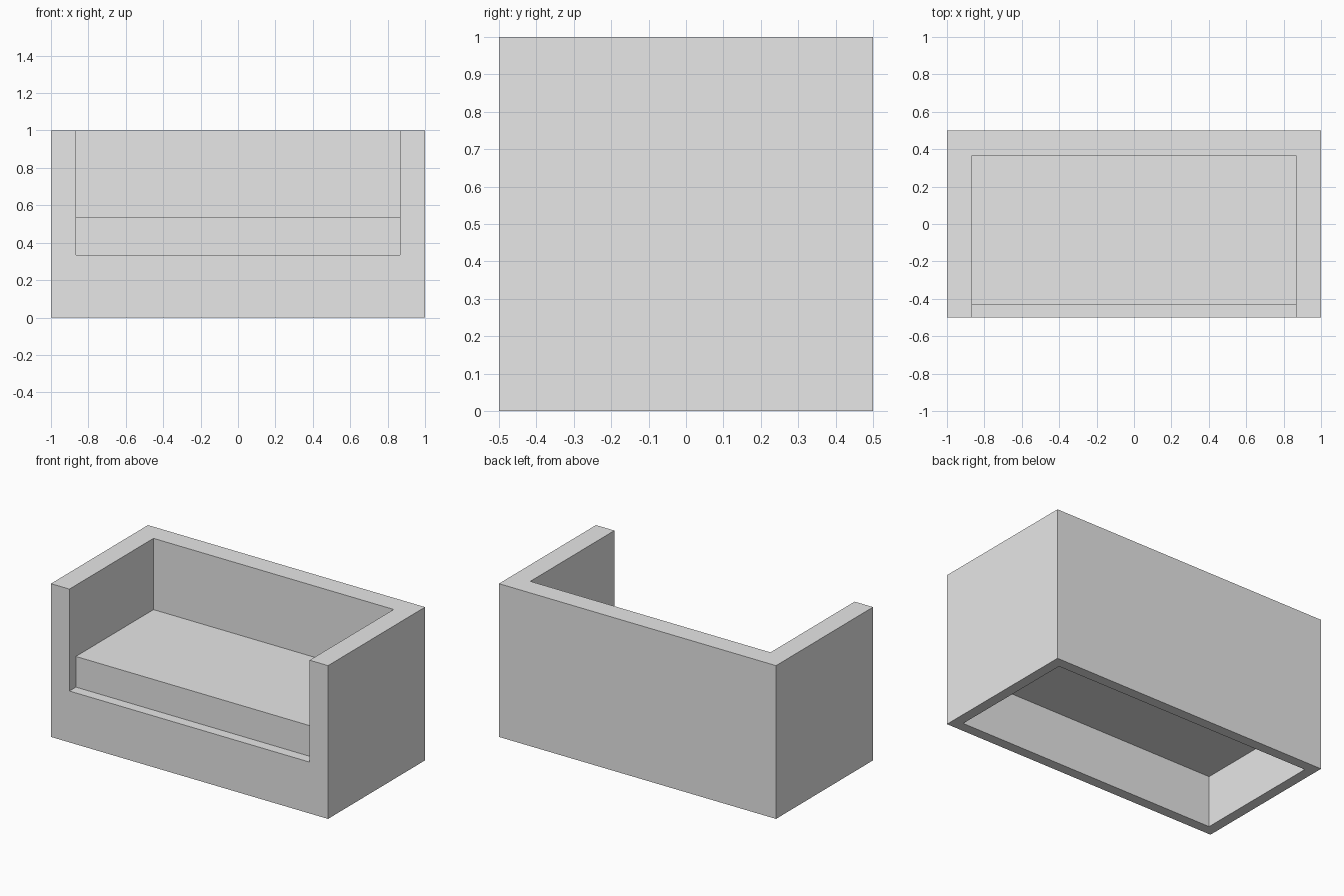
import bpy, bmesh

cube = bpy.data.objects.get("Cube")
if cube:
    bpy.data.objects.remove(cube, do_unlink=True)

grey = bpy.data.materials.new("light grey")
grey.use_nodes = True
grey.diffuse_color = (0.8, 0.8, 0.8, 1)
grey.node_tree.nodes["Principled BSDF"].inputs["Base Color"].default_value = (0.8, 0.8, 0.8, 1)

WIDTH, DEPTH, HEIGHT = 1.0, 0.5, 1.0   # half width, half depth, full height
WALL = 0.133                           # arm and back thickness
SKIRT = 0.067                          # thickness of the hollow base wall
BASE_TOP, SEAT_TOP = 0.335, 0.535


def rect(x, y_front, y_back):
    return [(-x, y_front), (x, y_front), (x, y_back), (-x, y_back)]


def finish(name, bm):
    bmesh.ops.recalc_face_normals(bm, faces=bm.faces)
    mesh = bpy.data.meshes.new(name)
    bm.to_mesh(mesh)
    bm.free()
    mesh.materials.append(grey)
    obj = bpy.data.objects.new(name, mesh)
    bpy.context.collection.objects.link(obj)


def prism(name, outline, bottom, top):
    """Extrude a flat outline upwards into a closed solid."""
    bm = bmesh.new()
    face = bm.faces.new([bm.verts.new((x, y, bottom)) for x, y in outline])
    grown = bmesh.ops.extrude_face_region(bm, geom=[face], use_keep_orig=True)
    verts = [v for v in grown["geom"] if isinstance(v, bmesh.types.BMVert)]
    bmesh.ops.translate(bm, verts=verts, vec=(0, 0, top - bottom))
    finish(name, bm)


def ring(name, outer, inner, bottom, top):
    """Closed rectangular frame, open through the middle."""
    bm = bmesh.new()
    loops = [[bm.verts.new((x, y, z)) for x, y in outline]
             for outline, z in ((outer, bottom), (outer, top), (inner, top), (inner, bottom))]
    for a, b in zip(loops, loops[1:] + loops[:1]):
        for i in range(4):
            j = (i + 1) % 4
            bm.faces.new((a[i], a[j], b[j], b[i]))
    finish(name, bm)


# Hollow base, open underneath
ring("base_skirt", rect(WIDTH, -DEPTH, DEPTH),
     rect(WIDTH - SKIRT, SKIRT - DEPTH, DEPTH - SKIRT), 0, BASE_TOP)

# Back and both arms as one U-shaped wall
inner_x, inner_y = WIDTH - WALL, DEPTH - WALL
half = [(WIDTH, DEPTH), (WIDTH, -DEPTH), (inner_x, -DEPTH), (inner_x, inner_y)]
prism("back_and_arms", half + [(-x, y) for x, y in reversed(half)], BASE_TOP, HEIGHT)

# Seat cushion, set back from the front edge to leave a ledge
prism("seat_cushion", rect(inner_x, SKIRT - DEPTH, inner_y), BASE_TOP, SEAT_TOP)
